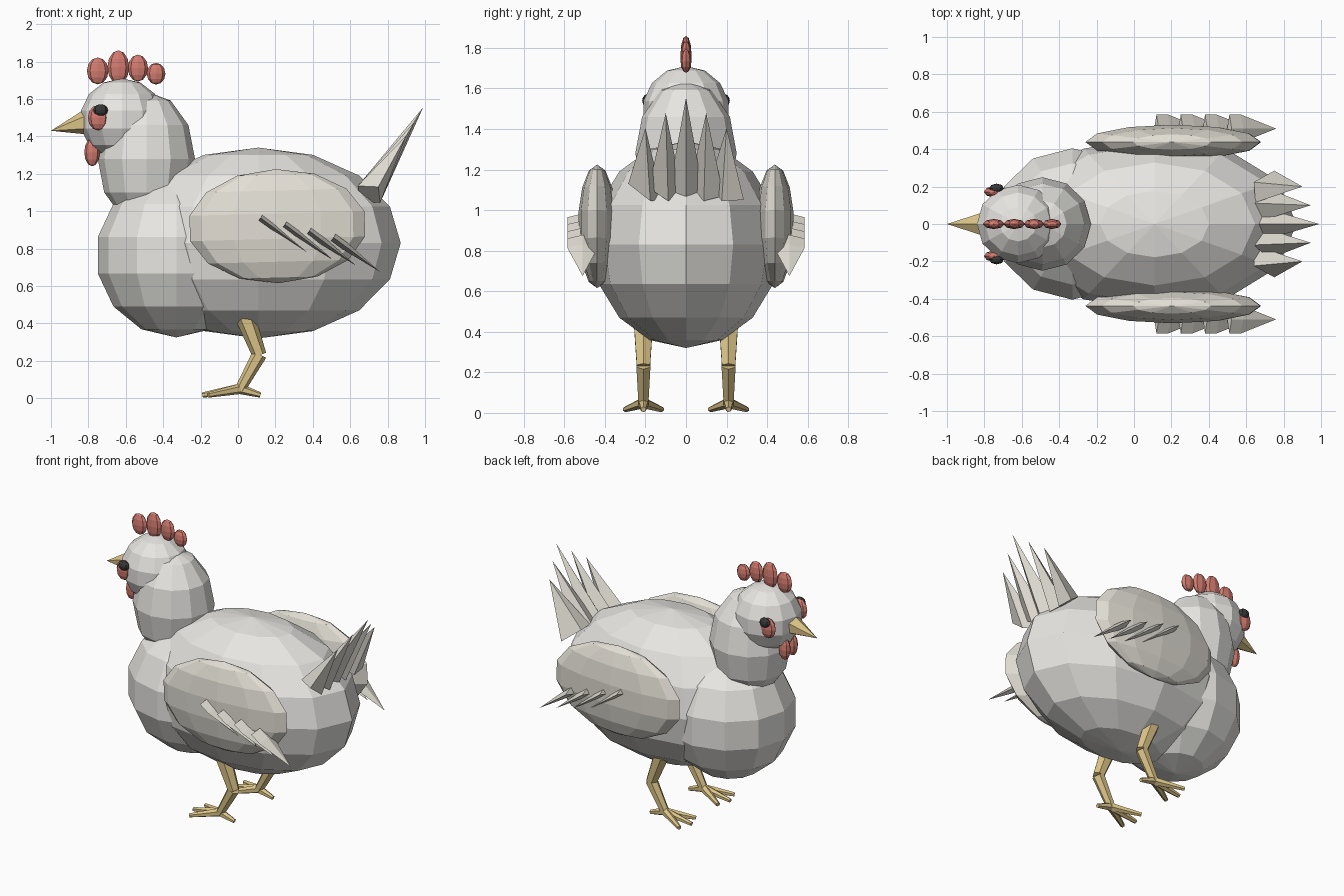
import bpy, bmesh
from math import radians
from mathutils import Vector, Matrix

if "Cube" in bpy.data.objects:
    bpy.data.objects.remove(bpy.data.objects["Cube"])


def material(name, r, g, b):
    m = bpy.data.materials.new(name)
    m.diffuse_color = (r, g, b, 1)
    m.use_nodes = True
    m.node_tree.nodes["Principled BSDF"].inputs["Base Color"].default_value = m.diffuse_color
    return m


WHITE = material("white_plumage", .80, .79, .76)
CREAM = material("cream_plumage", .76, .73, .66)
RED = material("red_skin", .65, .20, .16)
YELLOW = material("yellow_horn", .72, .56, .25)
BLACK = material("black_eye", .04, .04, .04)


def finish(bm, name, mat):
    bmesh.ops.recalc_face_normals(bm, faces=bm.faces)
    me = bpy.data.meshes.new(name)
    bm.to_mesh(me)
    bm.free()
    me.materials.append(mat)
    ob = bpy.data.objects.new(name, me)
    bpy.context.collection.objects.link(ob)
    return ob


def ellipsoid(name, loc, radii, mat, seg=12, rings=8):
    bm = bmesh.new()
    bmesh.ops.create_uvsphere(bm, u_segments=seg, v_segments=rings, radius=1)
    bm.transform(Matrix.Translation(loc) @ Matrix.Diagonal((*radii, 1)))
    return finish(bm, name, mat)


def add_tube(bm, a, b, r1, r2, seg=6):
    # tapered rod from point a to point b
    a, b = Vector(a), Vector(b)
    d = b - a
    mat = Matrix.Translation((a + b) / 2) @ d.to_track_quat('Z', 'Y').to_matrix().to_4x4()
    bmesh.ops.create_cone(bm, cap_ends=True, segments=seg, radius1=r1, radius2=r2,
                          depth=d.length, matrix=mat)


def add_blade(bm, base, tip, side, normal, widest=0.0):
    # flat four-sided feather: base diamond, optional parallel part, pointed tip
    base, tip, side, normal = map(Vector, (base, tip, side, normal))
    rings = []
    for t in ([0, widest] if widest else [0]):
        c = base.lerp(tip, t)
        rings.append([bm.verts.new(c + o) for o in (side, normal, -side, -normal)])
    end = bm.verts.new(tip)
    bm.faces.new(rings[0])
    for i in range(4):
        j = (i + 1) % 4
        for lo, hi in zip(rings, rings[1:]):
            bm.faces.new((lo[i], lo[j], hi[j], hi[i]))
        bm.faces.new((rings[-1][i], rings[-1][j], end))


# Body masses
ellipsoid("body", (.11, 0, .83), (.76, .465, .51), WHITE, 12, 8)
ellipsoid("chest", (-.33, 0, .765), (.43, .415, .44), WHITE, 12, 7)
ellipsoid("neck", (-.49, 0, 1.28), (.26, .25, .36), WHITE, 12, 6)
ellipsoid("head", (-.62, 0, 1.49), (.225, .215, .22), WHITE, 12, 7)

# Beak
bm = bmesh.new()
add_tube(bm, (-.79, 0, 1.48), (-1, 0, 1.43), .075, 0)
finish(bm, "beak", YELLOW)

# Comb lobes
for i, (x, z, rx, rz) in enumerate([(-.75, 1.75, .058, .072), (-.64, 1.77, .058, .09),
                                    (-.535, 1.765, .054, .072), (-.438, 1.735, .05, .058)]):
    ellipsoid(f"comb_lobe_{i + 1}", (x, 0, z), (rx, .027, rz), RED, 8, 6)

# Paired parts
for s, label in ((-1, "left"), (1, "right")):
    ellipsoid(f"{label}_wattle", (-.78, s * .04, 1.315), (.042, .03, .075), RED, 8, 6)
    ellipsoid(f"{label}_cheek", (-.747, s * .172, 1.5), (.056, .03, .068), RED, 8, 6)
    ellipsoid(f"{label}_eye", (-.735, s * .19, 1.54), (.04, .026, .032), BLACK, 8, 6)

    # Wing with four stepped feathers
    wing = ellipsoid(f"{label}_wing", (0, 0, 0), (.48, .095, .305), CREAM, 12, 7)
    wing.location = (.21, s * .438, .92)
    wing.rotation_euler = (0, radians(-1.5), 0)
    bm = bmesh.new()
    for i in range(4):
        b = Vector((.12 + .13 * i, s * .51, .965 - .035 * i))
        add_blade(bm, b, b + Vector((.25, 0, -.185)), (0, .075, 0), (.012, 0, .018), .25)
    finish(bm, f"{label}_wing_feathers", CREAM)

    # Leg and toes
    y = s * .21
    bm = bmesh.new()
    add_tube(bm, (.04, y, .43), (.115, y, .23), .053, .038)
    add_tube(bm, (.115, y, .235), (.01, y, .045), .04, .028)
    for dx, dy in ((-.2, 0), (-.17, .09), (-.17, -.09), (.11, 0)):
        add_tube(bm, (.01, y, .05), (.01 + dx, y + dy, .017), .028, .014)
    finish(bm, f"{label}_leg", YELLOW)

# Tail fan
bm = bmesh.new()
for i in range(-2, 3):
    k = abs(i)
    base = (.70, .1 * i, 1.09)
    tip = (.99 - .045 * k, .1 * i, 1.555 - .075 * k)
    add_blade(bm, base, tip, (.025 * i, .085, -.02 * k), (-.06, .012 * i, .045))
finish(bm, "tail_feathers", CREAM)
